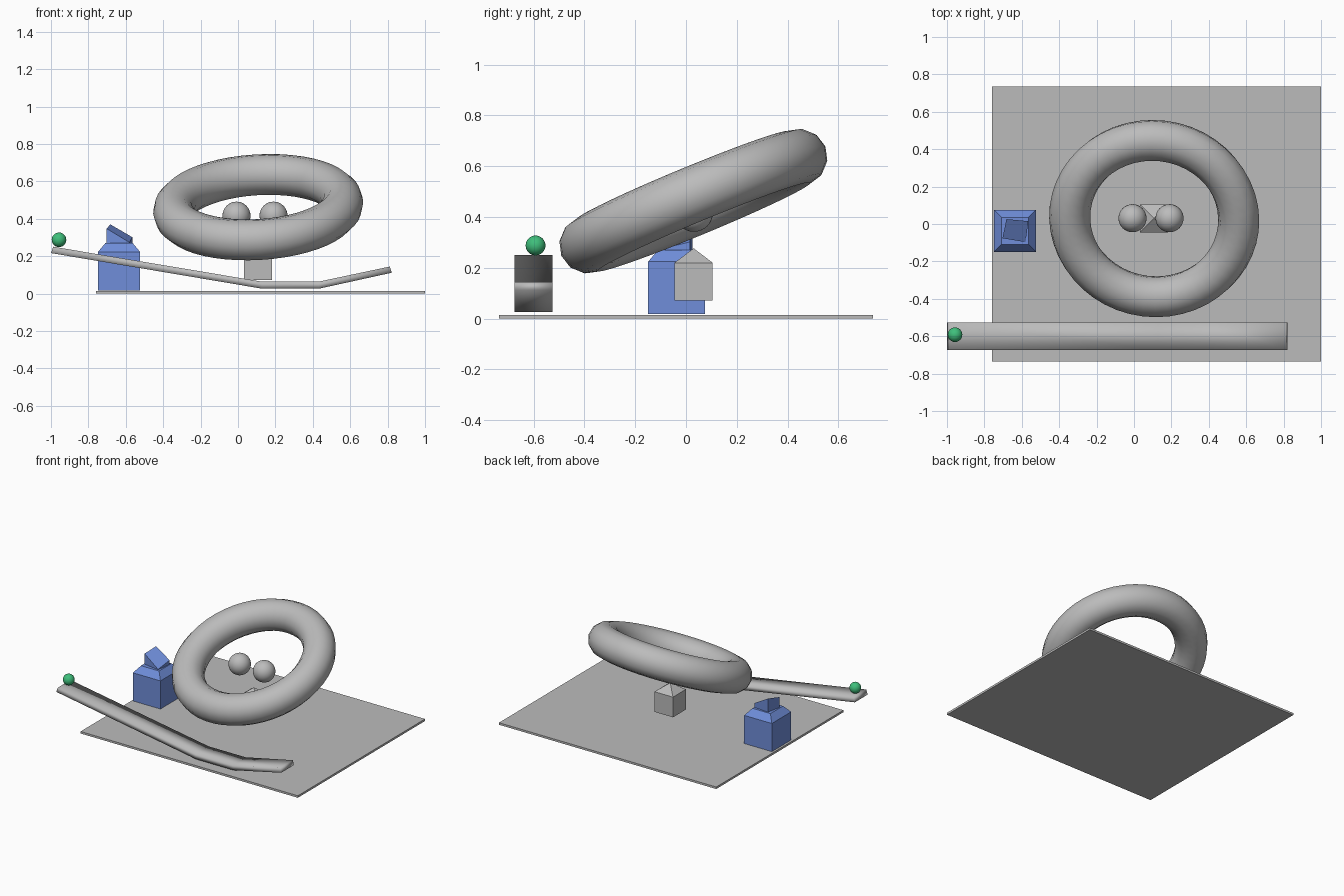
import bpy, bmesh, math

if "Cube" in bpy.data.objects:
    bpy.data.objects.remove(bpy.data.objects["Cube"])


def material(name, rgb):
    m = bpy.data.materials.new(name)
    m.diffuse_color = (*rgb, 1)
    m.use_nodes = True
    m.node_tree.nodes["Principled BSDF"].inputs["Base Color"].default_value = m.diffuse_color
    return m


GREY = material("grey", (0.5, 0.5, 0.5))
BLUE = material("blue", (0.16, 0.27, 0.70))
GREEN = material("green", (0.05, 0.52, 0.20))


def mesh_object(name, verts, faces, mat, smooth=False):
    bm = bmesh.new()
    vs = [bm.verts.new(v) for v in verts]
    for f in faces:
        bm.faces.new([vs[i] for i in f])
    bmesh.ops.recalc_face_normals(bm, faces=bm.faces)
    for f in bm.faces:
        f.smooth = smooth
    me = bpy.data.meshes.new(name)
    bm.to_mesh(me)
    bm.free()
    me.materials.append(mat)
    ob = bpy.data.objects.new(name, me)
    bpy.context.collection.objects.link(ob)
    return ob


def stack(name, rings, mat, apex=None, smooth=False):
    """Skin equal-sized rings of points, closed by caps or an apex."""
    n = len(rings[0])
    verts = [p for r in rings for p in r]
    faces = [list(range(n))]
    for k in range(len(rings) - 1):
        for i in range(n):
            j = (i + 1) % n
            faces.append([k * n + i, k * n + j, (k + 1) * n + j, (k + 1) * n + i])
    top = (len(rings) - 1) * n
    if apex:
        verts.append(apex)
        faces += [[top + i, top + (i + 1) % n, len(verts) - 1] for i in range(n)]
    else:
        faces.append([top + i for i in range(n)])
    return mesh_object(name, verts, faces, mat, smooth)


def square(cx, cy, z, hx, hy):
    return [(cx - hx, cy - hy, z), (cx + hx, cy - hy, z),
            (cx + hx, cy + hy, z), (cx - hx, cy + hy, z)]


def sphere(name, loc, r, mat):
    bpy.ops.mesh.primitive_uv_sphere_add(segments=32, ring_count=16, radius=r, location=loc)
    ob = bpy.context.object
    ob.name = name
    ob.data.materials.append(mat)
    bpy.ops.object.shade_smooth()


# Ground plate
stack("base_plate", [square(0.12, 0, 0, 0.88, 0.736),
                     square(0.12, 0, 0.015, 0.88, 0.736)], GREY)

# Large tilted ring
bpy.ops.mesh.primitive_torus_add(major_segments=48, minor_segments=12,
                                 major_radius=0.4525, minor_radius=0.11,
                                 location=(0.108, 0.029, 0.4625),
                                 rotation=(math.radians(22.5), math.radians(-3.5), 0))
ring = bpy.context.object
ring.name = "ring"
ring.data.materials.append(GREY)
bpy.ops.object.shade_smooth()

# Pair of balls inside the ring
for side, x in (("left", -0.008), ("right", 0.19)):
    sphere(side + "_ball", (x, 0.031, 0.417), 0.075, GREY)

# Small block with a pyramid roof
stack("small_house", [square(0.107, 0.03, 0.072, 0.075, 0.075),
                      square(0.107, 0.03, 0.22, 0.075, 0.075)],
      GREY, apex=(0.107, 0.03, 0.277))

# Blue tower: block, tapered shoulder, slanted head
cx, cy = -0.636, -0.037
stack("tower", [square(cx, cy, 0.018, 0.112, 0.112),
                square(cx, cy, 0.224, 0.112, 0.112),
                square(cx, cy, 0.271, 0.073, 0.073)], BLUE)
head = [(-0.703, -0.076, 0.348), (-0.58, -0.097, 0.274),
        (-0.565, 0.015, 0.302), (-0.682, 0.026, 0.37)]
stack("tower_head", [[(x, y, 0.265) for x, y, z in head], head], BLUE)

# Bent ramp strip
upper = [(-0.988, 0.251), (0.13, 0.064), (0.43, 0.064), (0.812, 0.145)]
lower = [(-1.0, 0.217), (0.127, 0.027), (0.434, 0.027), (0.822, 0.112)]
Y0, Y1 = -0.674, -0.526
stack("ramp", [[(b[0], Y0, b[1]), (b[0], Y1, b[1]), (t[0], Y1, t[1]), (t[0], Y0, t[1])]
               for t, b in zip(upper, lower)], GREY, smooth=True)

# Green marble at the top of the ramp
sphere("marble", (-0.957, -0.592, 0.288), 0.039, GREEN)
